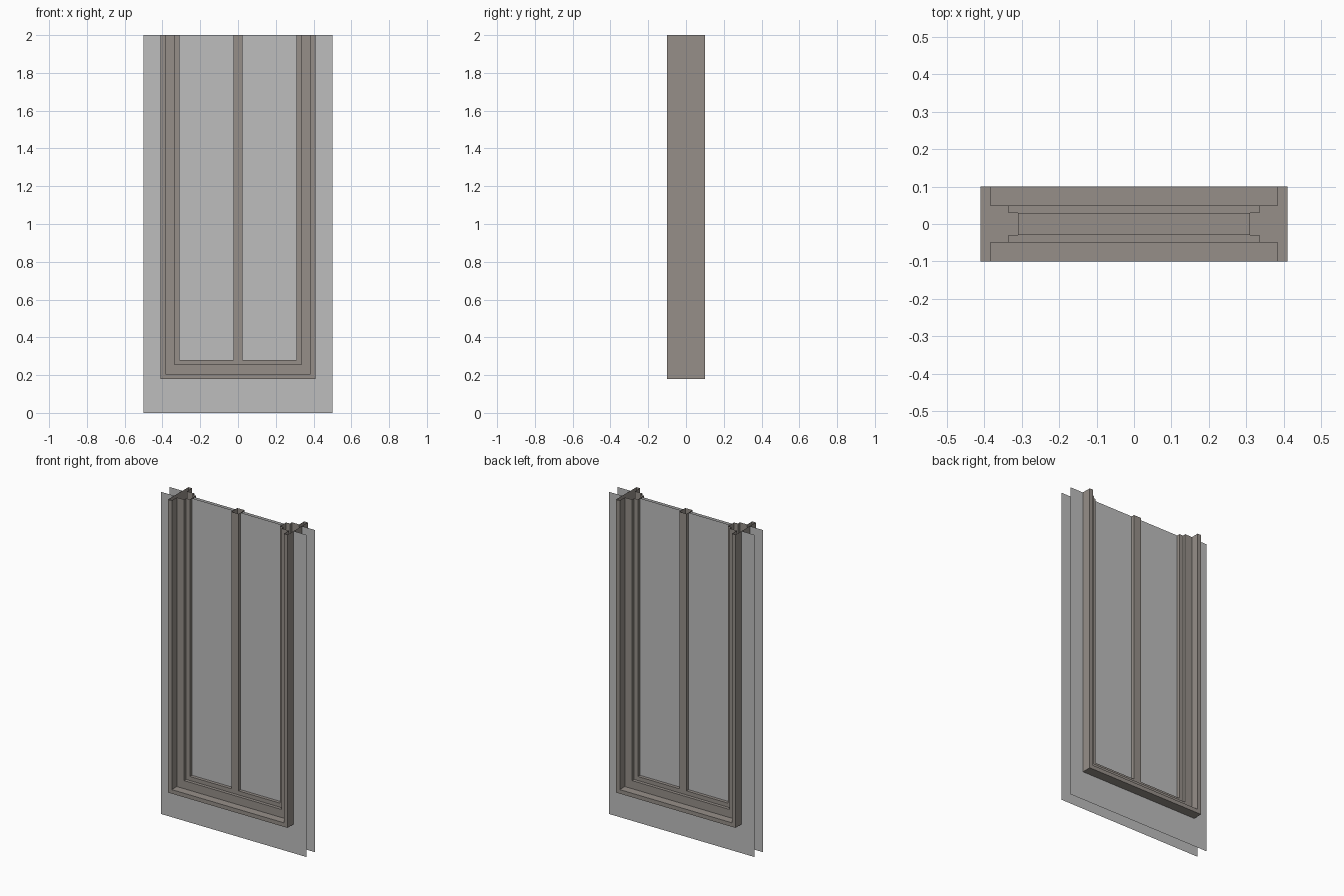
import bpy, bmesh

if "Cube" in bpy.data.objects:
    bpy.data.objects.remove(bpy.data.objects["Cube"])

TOP = 2.0

def material(name, rgb):
    m = bpy.data.materials.new(name)
    m.diffuse_color = (*rgb, 1)
    m.use_nodes = True
    m.node_tree.nodes["Principled BSDF"].inputs["Base Color"].default_value = m.diffuse_color
    return m

wall_mat = material("plain_grey", (0.515, 0.515, 0.515))
frame_mat = material("warm_grey_frame", (0.305, 0.275, 0.25))

def build(name, bm, mat, closed=False):
    if closed:
        bmesh.ops.recalc_face_normals(bm, faces=bm.faces)
    me = bpy.data.meshes.new(name)
    bm.to_mesh(me)
    bm.free()
    me.materials.append(mat)
    ob = bpy.data.objects.new(name, me)
    bpy.context.collection.objects.link(ob)
    return ob

def sheets(name, y, rects):
    """Upright flat sheets facing away from the centre plane."""
    bm = bmesh.new()
    for x0, x1, z0, z1 in rects:
        pts = [(x0, z0), (x1, z0), (x1, z1), (x0, z1)]
        if y > 0:
            pts.reverse()
        bm.faces.new([bm.verts.new((x, y, z)) for x, z in pts])
    bmesh.ops.remove_doubles(bm, verts=bm.verts, dist=1e-5)
    return build(name, bm, wall_mat)

# Window frame: stepped hollow profile swept round a U, open at the top
half = [(0, .1), (.025, .1), (.025, .05), (.075, .05), (.075, .03), (.1, .03)]
profile = half + [(d, -y) for d, y in reversed(half)]
bm = bmesh.new()
rings = []
for side, at_top in ((-1, True), (-1, False), (1, False), (1, True)):
    rings.append([bm.verts.new((side * (.41 - d), y, TOP if at_top else .18 + d))
                  for d, y in profile])
n = len(profile)
for a, b in zip(rings, rings[1:]):
    for i in range(n):
        j = (i + 1) % n
        bm.faces.new((a[i], a[j], b[j], b[i]))
# orient outward: the underside must face down
bmesh.ops.recalc_face_normals(bm, faces=bm.faces)
bm.normal_update()
under = min(bm.faces, key=lambda f: f.calc_center_median().z)
if under.normal.z > 0:
    bmesh.ops.reverse_faces(bm, faces=bm.faces)
build("window_frame", bm, frame_mat)

# Centre mullion: hollow upright, open at both ends
bm = bmesh.new()
ring = [(-.025, -.03), (.025, -.03), (.025, .03), (-.025, .03)]
lo = [bm.verts.new((x, y, .275)) for x, y in ring]
hi = [bm.verts.new((x, y, TOP)) for x, y in ring]
for i in range(4):
    j = (i + 1) % 4
    bm.faces.new((lo[i], lo[j], hi[j], hi[i]))
build("mullion", bm, frame_mat)

# Wall skins around the opening, and panes on either side of the mullion
for label, s in (("front", -1), ("back", 1)):
    sheets(label + "_wall", s * .04, [(-.5, -.41, .18, TOP), (.41, .5, .18, TOP),
                                      (-.5, -.41, 0, .18), (-.41, .41, 0, .18),
                                      (.41, .5, 0, .18)])
    sheets(label + "_panes", s * .01, [(-.31, -.025, .275, TOP),
                                       (.025, .31, .275, TOP)])
    # join the small wall rectangles into one clean face
    me = bpy.data.objects[label + "_wall"].data
    bm = bmesh.new()
    bm.from_mesh(me)
    bmesh.ops.dissolve_limit(bm, angle_limit=.01, verts=bm.verts, edges=bm.edges)
    bm.to_mesh(me)
    bm.free()
